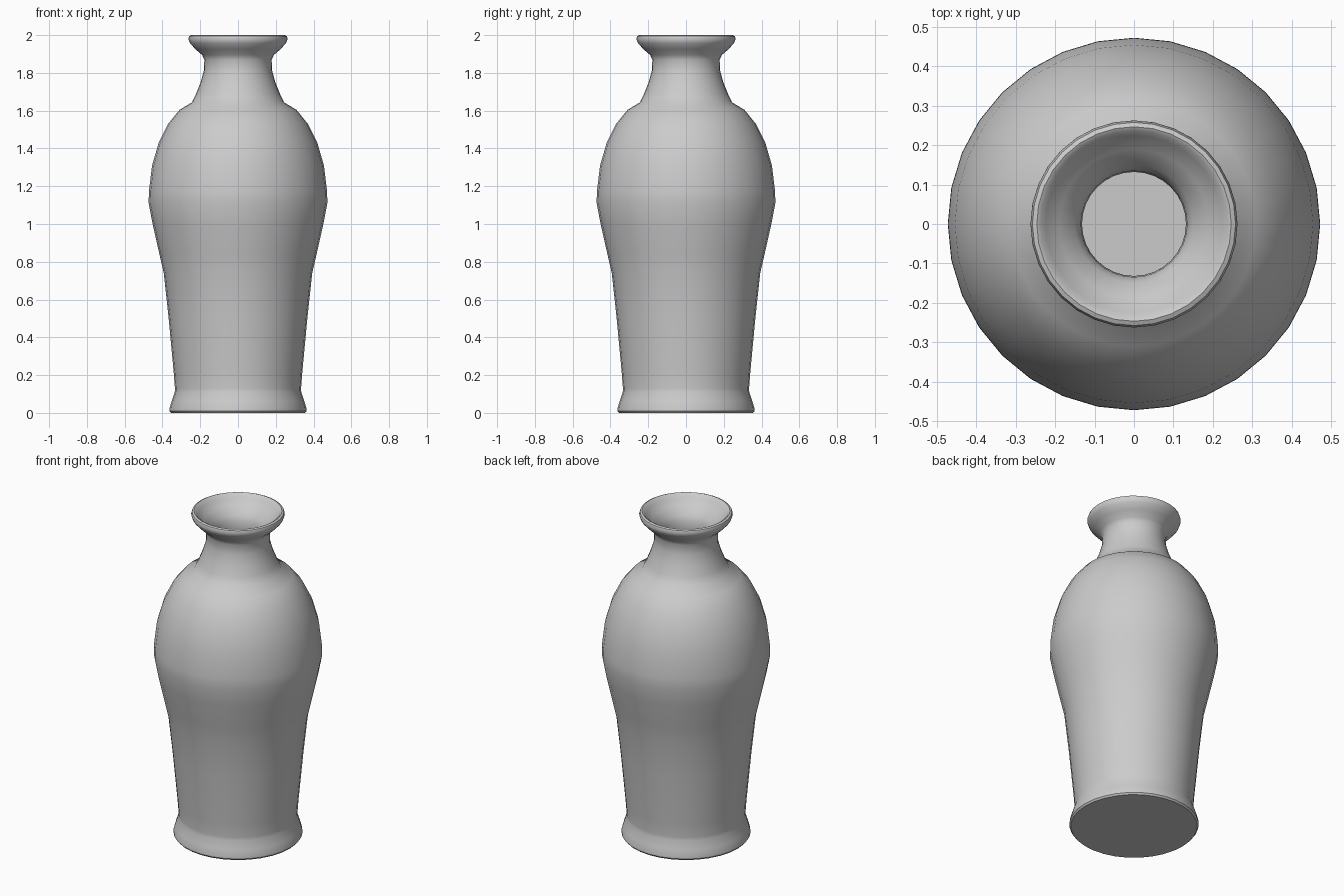
import bpy, bmesh
from math import radians
from mathutils import Vector

# Outer wall, bottom to lip (radius, height)
outer = [(0, 0), (0.355, 0), (0.363, 0.01), (0.362, 0.025), (0.352, 0.06),
         (0.335, 0.11), (0.334, 0.13), (0.34, 0.21), (0.368, 0.51), (0.393, 0.74),
         (0.416, 0.84), (0.452, 1.0), (0.473, 1.11), (0.472, 1.17), (0.455, 1.31),
         (0.42, 1.43), (0.37, 1.53), (0.31, 1.604), (0.245, 1.643),
         (0.222, 1.69), (0.198, 1.75), (0.181, 1.81), (0.178, 1.87), (0.19, 1.895),
         (0.225, 1.925), (0.254, 1.957), (0.263, 1.98), (0.258, 1.995), (0.247, 2.0)]
# Inner wall, lip down to the floor
inner = [(0.237, 1.995), (0.225, 1.975), (0.19, 1.945), (0.15, 1.905), (0.135, 1.87),
         (0.132, 1.81), (0.155, 1.74), (0.205, 1.63), (0.28, 1.57), (0.335, 1.5),
         (0.382, 1.41), (0.415, 1.3), (0.43, 1.17), (0.43, 1.11), (0.41, 1.0),
         (0.375, 0.84), (0.35, 0.74), (0.325, 0.51), (0.297, 0.21), (0.29, 0.05), (0, 0.05)]

# Lathe the closed wall profile around z
bm = bmesh.new()
verts = [bm.verts.new((r, 0, z)) for r, z in outer + inner]
edges = [bm.edges.new(p) for p in zip(verts, verts[1:])]
bmesh.ops.spin(bm, geom=verts + edges, cent=Vector(), axis=Vector((0, 0, 1)),
               angle=radians(360), steps=32, use_merge=False)
bmesh.ops.remove_doubles(bm, verts=bm.verts[:], dist=0.0005)
bmesh.ops.recalc_face_normals(bm, faces=bm.faces[:])

mesh = bpy.data.meshes.new("vase")
bm.to_mesh(mesh)
bm.free()
vase = bpy.data.objects.new("vase", mesh)
bpy.context.collection.objects.link(vase)
bpy.context.view_layer.objects.active = vase
vase.select_set(True)
bpy.ops.object.shade_smooth_by_angle(angle=radians(40))
